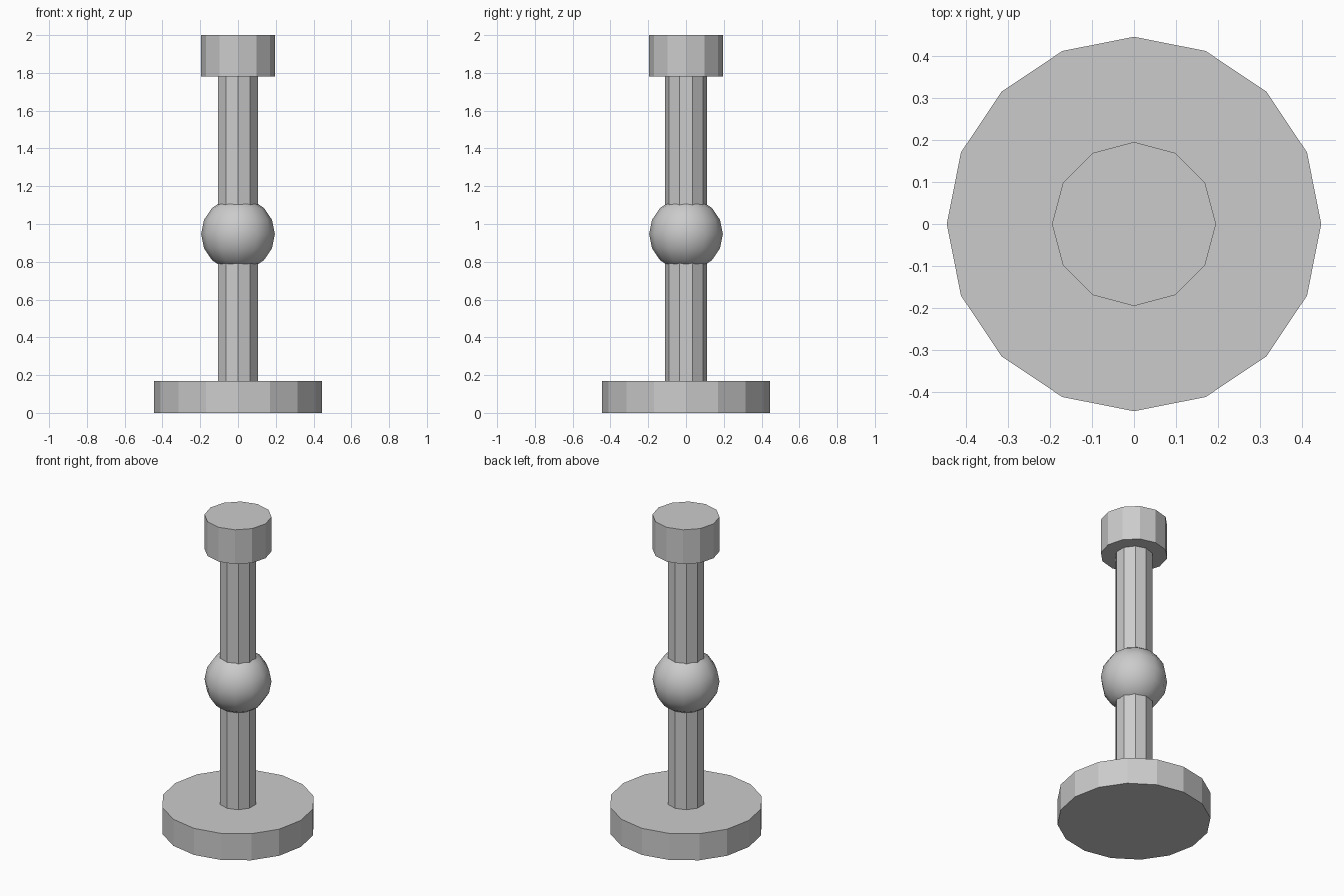
import bpy

if "Cube" in bpy.data.objects:
    bpy.data.objects.remove(bpy.data.objects["Cube"])

def cylinder(name, sides, radius, z0, z1):
    bpy.ops.mesh.primitive_cylinder_add(vertices=sides, radius=radius, depth=z1 - z0,
                                        location=(0, 0, (z0 + z1) / 2))
    bpy.context.object.name = name

# Foot disc, shaft and top cap, all flat faced
cylinder("base", 16, 0.445, 0.0, 0.17)
cylinder("shaft", 10, 0.11, 0.17, 1.78)
cylinder("cap", 12, 0.195, 1.78, 2.0)

# Smooth ball around the middle of the shaft
bpy.ops.mesh.primitive_uv_sphere_add(segments=12, ring_count=8, radius=0.195,
                                     location=(0, 0, 0.947))
bpy.context.object.name = "ball"
bpy.ops.object.shade_smooth()
